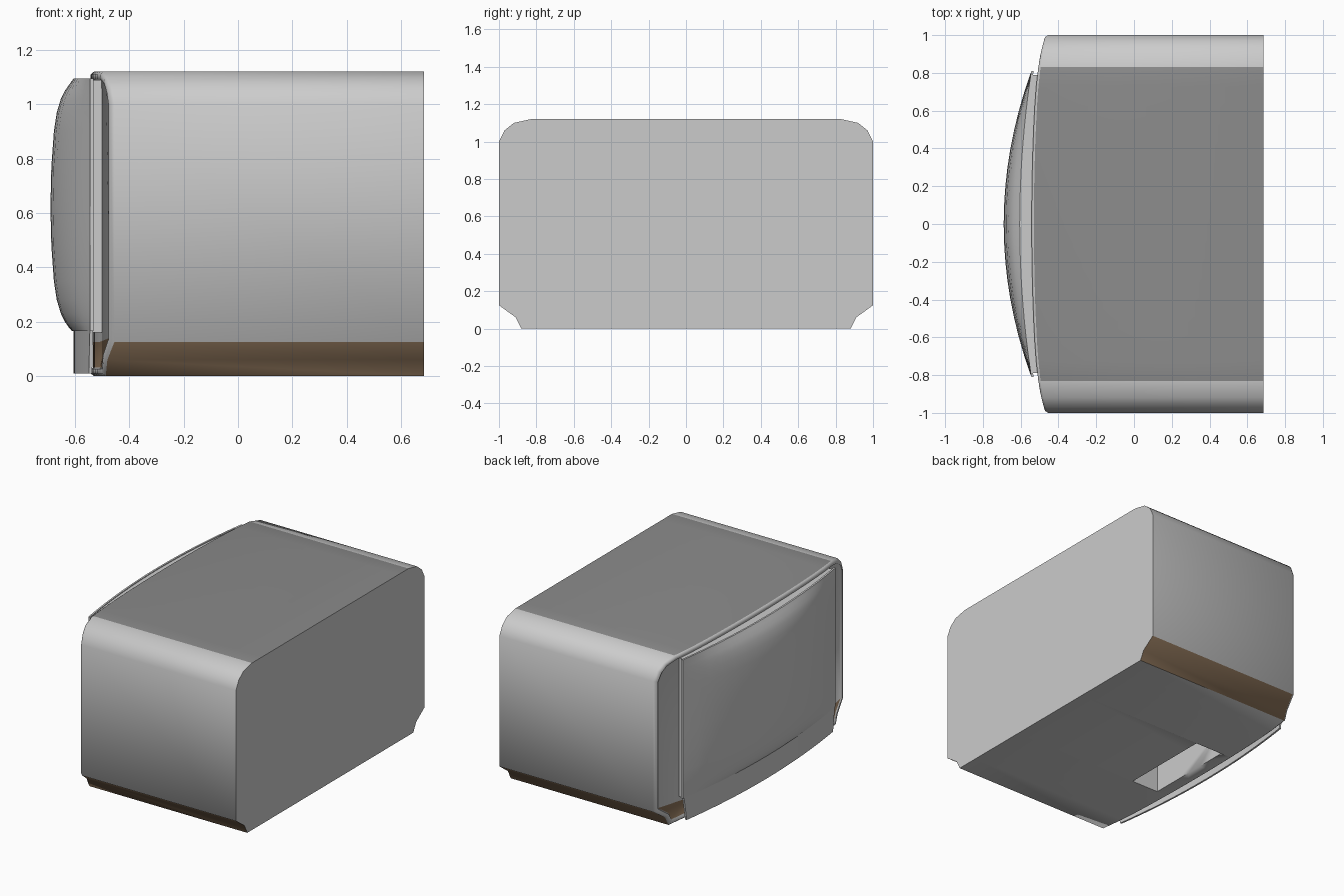
import bpy, bmesh, math
from mathutils import Vector

cube = bpy.data.objects.get("Cube")
if cube:
    bpy.data.objects.remove(cube)


def material(name, rgb):
    m = bpy.data.materials.new(name)
    m.use_nodes = True
    m.diffuse_color = (*rgb, 1)
    m.node_tree.nodes["Principled BSDF"].inputs["Base Color"].default_value = (*rgb, 1)
    return m


GREY = material("light grey", (0.6, 0.6, 0.6))
DARK = material("dark grey top", (0.26, 0.26, 0.26))
BROWN = material("brown skirt", (0.26, 0.17, 0.10))


def finish(name, bm, mats, angle):
    bmesh.ops.recalc_face_normals(bm, faces=bm.faces)
    mesh = bpy.data.meshes.new(name)
    bm.to_mesh(mesh)
    bm.free()
    for m in mats:
        mesh.materials.append(m)
    ob = bpy.data.objects.new(name, mesh)
    bpy.context.collection.objects.link(ob)
    bpy.ops.object.select_all(action="DESELECT")
    ob.select_set(True)
    bpy.context.view_layer.objects.active = ob
    bpy.ops.object.shade_smooth_by_angle(angle=math.radians(angle))
    return ob


def slab(outline, z_cuts=(), y_steps=16, width=0.8):
    """Closed slab from a (y, z) outline, front at x=0 and back at x=1."""
    bm = bmesh.new()
    bm.faces.new([bm.verts.new((0, y, z)) for y, z in outline])
    cuts = [((0, width * (2 * i / y_steps - 1), 0), (0, 1, 0)) for i in range(1, y_steps)]
    cuts += [((0, 0, z), (0, 0, 1)) for z in z_cuts]
    for co, no in cuts:
        bmesh.ops.bisect_plane(bm, geom=bm.verts[:] + bm.edges[:] + bm.faces[:],
                               plane_co=co, plane_no=no, dist=1e-5)
    new = bmesh.ops.extrude_face_region(bm, geom=bm.faces[:], use_keep_orig=True)
    for v in new["geom"]:
        if isinstance(v, bmesh.types.BMVert):
            v.co.x = 1
    bmesh.ops.recalc_face_normals(bm, faces=bm.faces)
    return bm


def bend(bm, front, back):
    for v in bm.verts:
        if v.co.x < 0.5:
            v.co.x += front(v.co.y, v.co.z)
        else:
            v.co.x = back(v.co.y, v.co.z)


def rect(w, z0, z1, w_low=None):
    b = w_low or w
    return [(-b, z0), (b, z0), (w, z1), (-w, z1)]


# Curved end of the housing, and the curve the door follows
def end_x(y, z=0):
    return -0.53 + 0.04 * y ** 2 + 0.035 * y ** 8


def door_x(y, z=0):
    return -0.605 + 0.06 * (y / 0.8) ** 2


def pillow_x(y, z):
    u = abs(z - 0.625) / 0.465
    swell = max(0, 1 - 0.4 * u ** 2 - 0.6 * u ** 8) * max(0, 1 - (y / 0.81) ** 2)
    return door_x(y) - 0.085 * swell


# Housing with rounded top corners and chamfered skirt
half = [(0.88, 0), (0.91, 0.06), (1, 0.125), (1, 1), (0.97, 1.06), (0.92, 1.1), (0.83, 1.12)]
bm = slab(half + [(-y, z) for y, z in reversed(half)], z_cuts=[0.125], width=0.83)
for f in bm.faces:
    c = f.calc_center_median()
    if f.normal.z > 0.99:
        f.material_index = 1
    elif c.z < 0.125 and abs(f.normal.y) > 0.3:
        f.material_index = 2

# Raised rim around the curved end
front = [f for f in bm.faces if f.normal.x < -0.9]
for thick, depth in ((0.01, 0.012), (0.016, 0), (0.006, -0.008)):
    ring = bmesh.ops.inset_region(bm, faces=front, thickness=thick, depth=depth,
                                  use_even_offset=True, use_boundary=True)
    for f in ring["faces"]:
        f.material_index = 0
for f in front:
    f.material_index = 2 if f.calc_center_median().z < 0.125 else 0
bend(bm, end_x, lambda y, z: 0.685)
housing = finish("housing", bm, [GREY, DARK, BROWN], 58)

# Wedge-shaped hand grip cut into the underside
bm = bmesh.new()
wedge = [(-0.45, -0.05), (-0.2, -0.05), (-0.25, 0), (-0.45, 0.19)]
face = bm.faces.new([bm.verts.new((x, -0.31, z)) for x, z in wedge])
new = bmesh.ops.extrude_face_region(bm, geom=[face], use_keep_orig=True)
bmesh.ops.translate(bm, vec=Vector((0, 0.62, 0)),
                    verts=[v for v in new["geom"] if isinstance(v, bmesh.types.BMVert)])
cutter = finish("grip_cutter", bm, [GREY], 20)
cutter.hide_render = True
mod = housing.modifiers.new("grip", "BOOLEAN")
mod.operation = "DIFFERENCE"
mod.solver = "EXACT"
mod.object = cutter
bpy.context.view_layer.objects.active = housing
bpy.ops.object.modifier_apply(modifier=mod.name)
bpy.data.objects.remove(cutter)

# Block joining the door to the housing
bm = slab(rect(0.79, 0.16, 1.09))
bend(bm, lambda y, z: door_x(y) + 0.005, lambda y, z: end_x(y) + 0.01)
finish("door_backing", bm, [GREY], 35)

# Bulging door
bm = slab(rect(0.81, 0.165, 1.095),
          z_cuts=[0.18, 0.2, 0.23, 0.28, 0.35, 0.48, 0.62, 0.77, 0.9, 0.97, 1.02, 1.05, 1.075])
bend(bm, pillow_x, lambda y, z: door_x(y) + 0.012)
finish("door", bm, [GREY], 35)

# Thin curved panel below the door
bm = slab(rect(0.8, 0.01, 0.17, w_low=0.775))
bend(bm, door_x, lambda y, z: door_x(y) + 0.012)
finish("lower_panel", bm, [GREY], 35)
